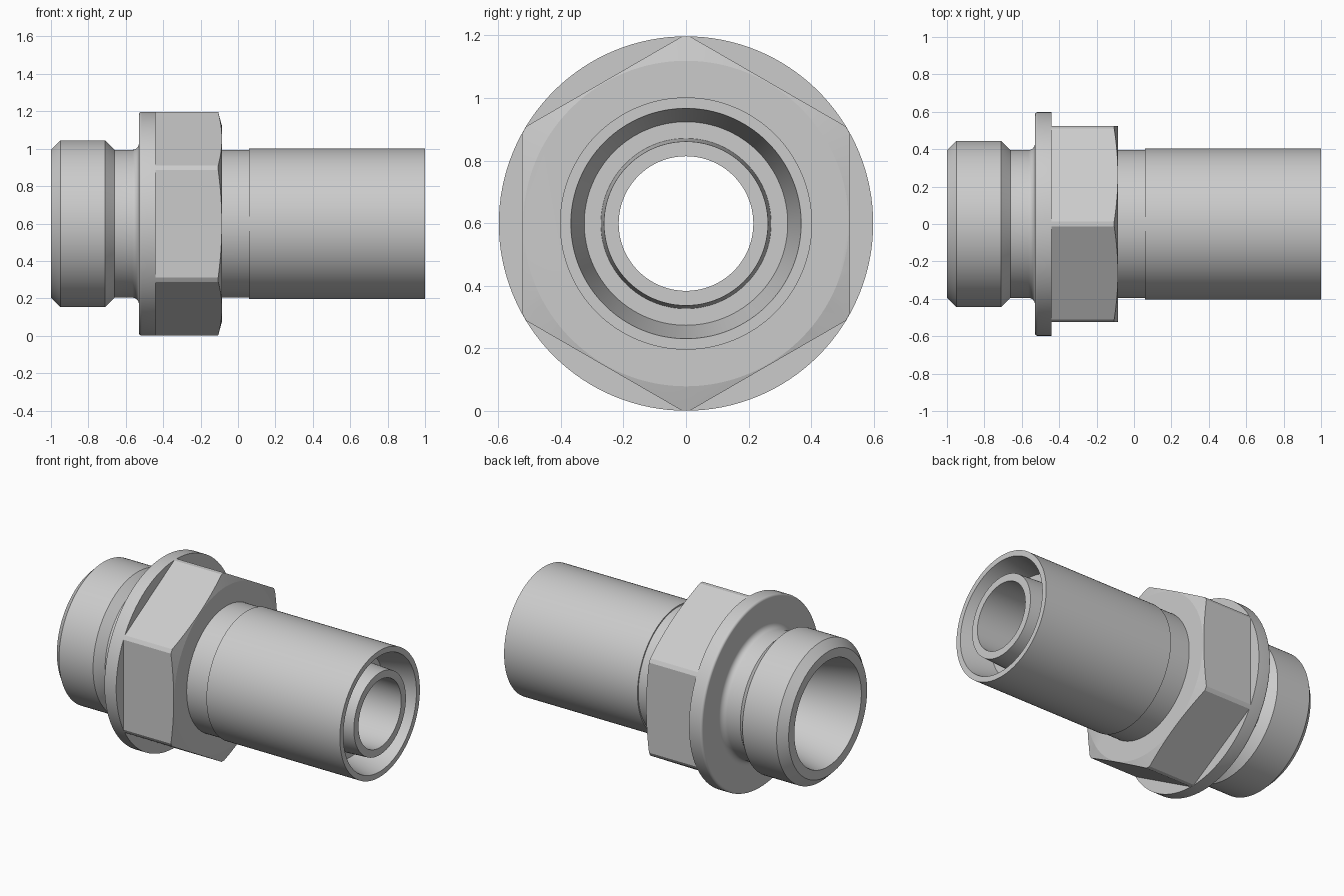
import bpy, bmesh, math
from mathutils import Matrix

if "Cube" in bpy.data.objects:
    bpy.data.objects.remove(bpy.data.objects["Cube"])

AXIS_Z = 0.599
SEG = 128


def arc(cx, cr, rad, a0, a1, n=8):
    """Points (x, r) on a circular fillet, angles in degrees."""
    out = []
    for i in range(n + 1):
        a = math.radians(a0 + (a1 - a0) * i / n)
        out.append((cx + rad * math.cos(a), cr + rad * math.sin(a)))
    return out


def add_object(name, bm):
    bmesh.ops.recalc_face_normals(bm, faces=bm.faces)
    mesh = bpy.data.meshes.new(name)
    bm.to_mesh(mesh)
    bm.free()
    obj = bpy.data.objects.new(name, mesh)
    bpy.context.collection.objects.link(obj)
    return obj


def revolve(name, profile):
    """Turn a closed (x, r) profile about the fitting axis."""
    bm = bmesh.new()
    rings = []
    for i in range(SEG):
        a = 2 * math.pi * i / SEG
        rings.append([bm.verts.new((x, r * math.sin(a), AXIS_Z + r * math.cos(a)))
                      for x, r in profile])
    n = len(profile)
    for i in range(SEG):
        p, q = rings[i], rings[(i + 1) % SEG]
        for j in range(n):
            k = (j + 1) % n
            bm.faces.new((p[j], p[k], q[k], q[j]))
    return add_object(name, bm)


def boolean(obj, other, op):
    mod = obj.modifiers.new(op, 'BOOLEAN')
    mod.operation = op
    mod.solver = 'EXACT'
    mod.object = other
    bpy.context.view_layer.objects.active = obj
    bpy.ops.object.modifier_apply(modifier=mod.name)
    bpy.data.objects.remove(other, do_unlink=True)


# Turned body: threaded end, neck, flange, shank, end groove with nipple, bore
profile = [(-1, 0.395), (-0.95, 0.445), (-0.71, 0.445), (-0.66, 0.395)]
profile += arc(-0.565, 0.43, 0.035, -90, 0)
profile += arc(-0.515, 0.583, 0.015, 180, 90, 8)
profile += [(-0.44, 0.598), (-0.44, 0.395), (0.06, 0.395), (0.06, 0.403), (1, 0.403),
            (1, 0.368), (0.8, 0.325), (0.8, 0.272), (1, 0.262), (1, 0.215),
            (-0.45, 0.215), (-0.45, 0.243), (-0.56, 0.243), (-1, 0.337)]
body = revolve("fitting_body", profile)

# Hexagon wrench section, corners up and down
bm = bmesh.new()
x0, x1 = -0.48, -0.085
bmesh.ops.create_cone(bm, cap_ends=True, segments=6, radius1=0.524 / math.cos(math.pi / 6),
                      radius2=0.524 / math.cos(math.pi / 6), depth=x1 - x0)
top = max(bm.verts, key=lambda v: v.co.x).co
turn = Matrix.Rotation(-math.atan2(top.y, top.x), 4, 'Z')
bm.transform(Matrix.Translation(((x0 + x1) / 2, 0, AXIS_Z))
             @ Matrix.Rotation(-math.pi / 2, 4, 'Y') @ turn)
hexagon = add_object("hexagon", bm)

# Round off the corners and chamfer the shank-side face of the hexagon
clip = revolve("hexagon_clip", [(-0.6, 0.5975), (-0.106, 0.5975), (-0.085, 0.52),
                                (-0.08, 0.50), (-0.08, 0.33), (-0.6, 0.33)])
boolean(hexagon, clip, 'INTERSECT')
boolean(body, hexagon, 'UNION')

bpy.ops.object.select_all(action='DESELECT')
body.select_set(True)
bpy.context.view_layer.objects.active = body
bpy.ops.object.shade_smooth_by_angle(angle=math.radians(11.8))
